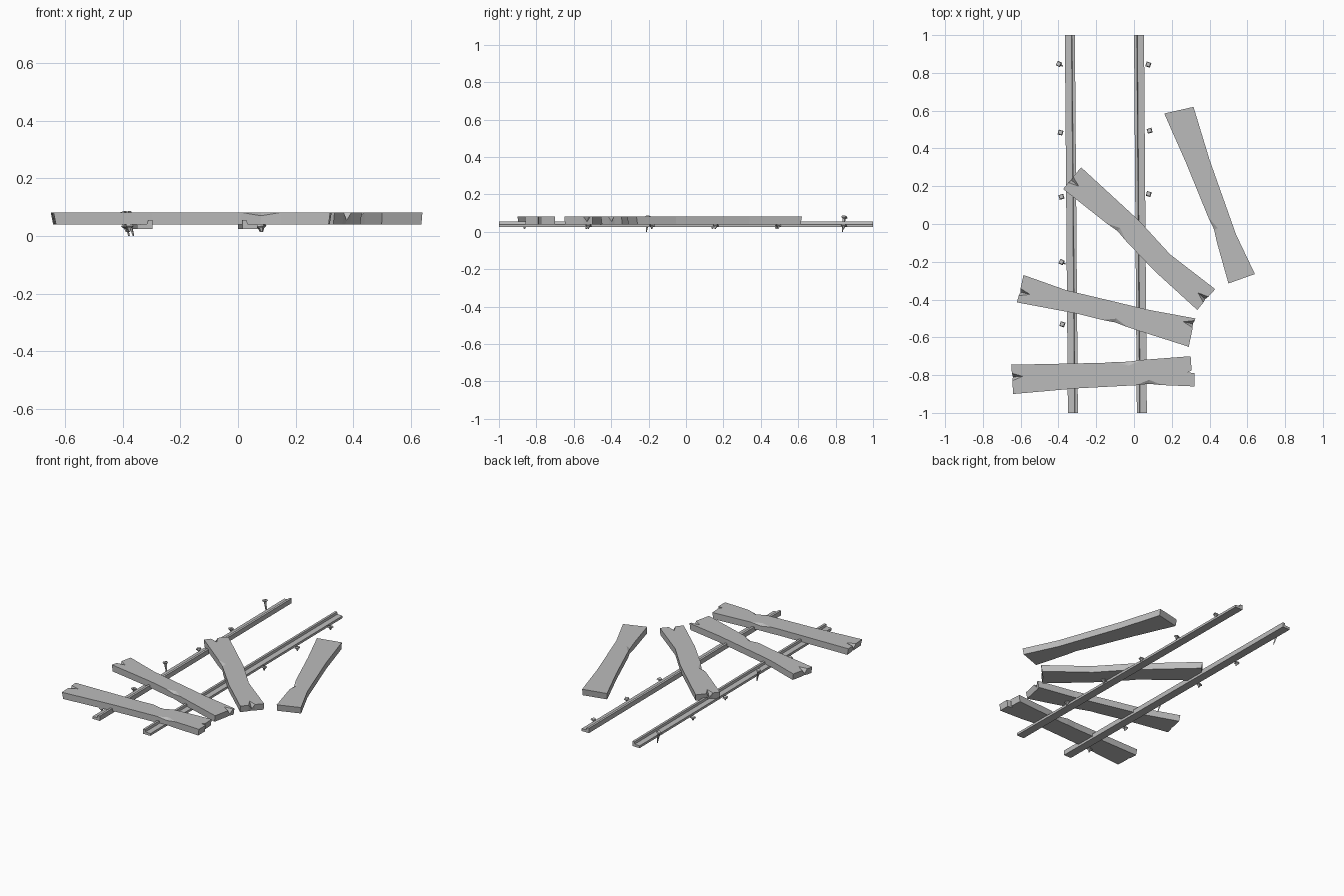
import bpy
import bmesh
from mathutils import Vector

cube = bpy.data.objects.get("Cube")
if cube:
    bpy.data.objects.remove(cube, do_unlink=True)

grey = bpy.data.materials.new("weathered grey")
grey.use_nodes = True
COLOUR = (0.5, 0.5, 0.5, 1)
grey.diffuse_color = COLOUR
grey.node_tree.nodes["Principled BSDF"].inputs["Base Color"].default_value = COLOUR


def finish(name, bm):
    bmesh.ops.recalc_face_normals(bm, faces=bm.faces)
    mesh = bpy.data.meshes.new(name)
    bm.to_mesh(mesh)
    bm.free()
    mesh.materials.append(grey)
    obj = bpy.data.objects.new(name, mesh)
    bpy.context.collection.objects.link(obj)
    return obj


KINK = (0.025, 0.07, 0.012)    # chip depth, spread and drop on a long edge
SPLIT = (0.055, 0.02, 0.028)   # the same for a crack in an end


def plank(name, outline, low=0.04, high=0.082):
    """Clockwise outline; entries with a chip get a sunken wedge in the top."""
    pts = [Vector((p[0], p[1], high)) for p in outline]
    centre = sum(pts, Vector()) / len(pts)
    bm = bmesh.new()
    rim, top, wedges = [], [], []
    for i, entry in enumerate(outline):
        p = pts[i]
        if len(entry) == 2:
            v = bm.verts.new(p)
            rim.append(v)
            top.append(v)
            continue
        depth, spread, drop = entry[2]
        back, ahead = pts[i - 1] - p, pts[(i + 1) % len(pts)] - p
        along = (ahead - back).normalized()
        inward = Vector((along.y, -along.x, 0))
        a = bm.verts.new(p + back.normalized() * min(spread, back.length * 0.8))
        b = bm.verts.new(p + ahead.normalized() * min(spread, ahead.length * 0.8))
        sunk = bm.verts.new(p + inward * 0.004 - Vector((0, 0, drop)))
        inner = bm.verts.new(p + inward * depth)
        rim += [a, sunk, b]
        top += [a, inner, b]
        wedges += [(a, sunk, inner), (sunk, b, inner)]
    base = []
    for v in rim:
        q = centre + (v.co - centre) * 0.985
        base.append(bm.verts.new((q.x, q.y, low)))
    bm.faces.new(top)
    bm.faces.new(base[::-1])
    for w in wedges:
        bm.faces.new(w)
    for i in range(len(rim)):
        j = (i + 1) % len(rim)
        bm.faces.new((rim[i], rim[j], base[j], base[i]))
    return finish(name, bm)


# Scattered sleepers
plank("front_sleeper", [
    (-.65, -.745), (-.16, -.735), (-.03, -.725, KINK), (.30, -.70), (.305, -.775),
    (.285, -.785), (.32, -.79), (.32, -.86), (.08, -.85, KINK), (-.3, -.87),
    (-.64, -.90), (-.645, -.81, SPLIT)])
plank("second_sleeper", [
    (-.585, -.27), (-.36, -.35), (.08, -.455), (.325, -.50), (.315, -.53, SPLIT),
    (.29, -.65), (.055, -.575), (-.1, -.525, KINK), (-.3, -.475), (-.62, -.415),
    (-.605, -.36, SPLIT)])
plank("third_sleeper", [
    (-.28, .30), (.03, .015), (.19, -.16), (.43, -.345), (.38, -.40, SPLIT),
    (.335, -.455), (.11, -.25), (-.09, -.04, KINK), (-.375, .185),
    (-.335, .235, SPLIT)])
plank("loose_sleeper", [
    (.16, .585), (.315, .62), (.40, .34), (.54, -.055), (.64, -.265),
    (.50, -.315), (.42, -.03, KINK), (.275, .325)])


# Rails: an L section with the raised lip on the inner edge
def rail(name, back_x, front_x, side):
    section = [(0, .025), (.053, .025), (.053, .04), (.018, .042),
               (.015, .056), (0, .056)]
    bm = bmesh.new()
    rings = [[bm.verts.new((x + side * u, y, z)) for u, z in section]
             for x, y in ((front_x, -1), (back_x, 1))]
    bm.faces.new(rings[0])
    bm.faces.new(rings[1][::-1])
    for i in range(len(section)):
        j = (i + 1) % len(section)
        bm.faces.new((rings[0][i], rings[0][j], rings[1][j], rings[1][i]))
    return finish(name, bm)


rail("right_rail", -.313, -.297, -1)
rail("left_rail", 0, .015, 1)


# Spikes: a square head over a tapering shank
def spike(name, head, tip, turn):
    head, tip = Vector(head), Vector(tip)
    axis = (head - tip).normalized()
    u = axis.cross(Vector((turn, 1, 0))).normalized()
    w = axis.cross(u)
    length = (head - tip).length
    bm = bmesh.new()
    rings = []
    for d, r in ((0, .010), (.008, .013), (.014, .006), (length, .002)):
        c = head - axis * d
        rings.append([bm.verts.new(c + u * r * s + w * r * t)
                      for s, t in ((1, 1), (-1, 1), (-1, -1), (1, -1))])
    bm.faces.new(rings[0])
    bm.faces.new(rings[-1])
    for lower, upper in zip(rings, rings[1:]):
        for i in range(4):
            j = (i + 1) % 4
            bm.faces.new((lower[i], lower[j], upper[j], upper[i]))
    return finish(name, bm)


# Two spikes are pulled up, the others sit low beside the rails
for n, (x, y) in enumerate([(-.40, .848), (-.385, -.20)]):
    spike(f"raised_spike_{n + 1}", (x, y, .083), (x + .022, y - .012, 0), .5)
LOW = [(-.39, .485), (-.385, .145), (-.38, -.53), (-.38, -.86), (.075, .845),
       (.082, .495), (.077, .16), (.08, -.18), (.08, -.52)]
for n, (x, y) in enumerate(LOW):
    spike(f"low_spike_{n + 1}", (x, y, .04), (x + .003, y - .004, .014), .3 * (-1) ** n)
